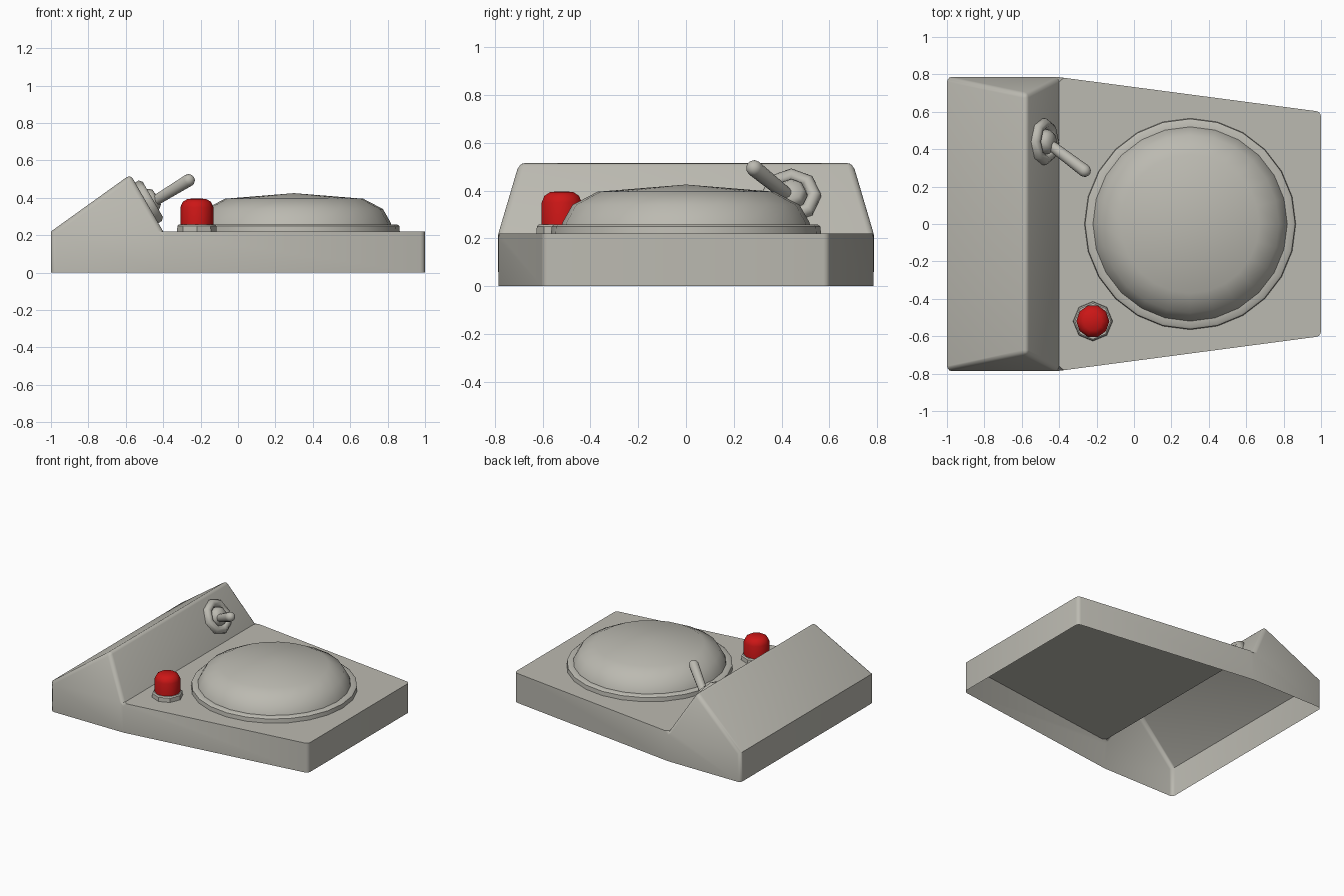
import bpy, bmesh, math
from mathutils import Vector

cube = bpy.data.objects.get("Cube")
if cube:
    bpy.data.objects.remove(cube, do_unlink=True)


def material(name, rgb):
    m = bpy.data.materials.new(name)
    m.use_nodes = True
    m.diffuse_color = (*rgb, 1)
    m.node_tree.nodes["Principled BSDF"].inputs["Base Color"].default_value = (*rgb, 1)
    return m


GREY = material("warm grey", (0.50, 0.49, 0.44))
RED = material("button red", (0.60, 0.008, 0.008))


def finish(name, bm, mat, angle):
    mesh = bpy.data.meshes.new(name)
    bm.normal_update()
    bm.to_mesh(mesh)
    bm.free()
    mesh.materials.append(mat)
    ob = bpy.data.objects.new(name, mesh)
    bpy.context.collection.objects.link(ob)
    bpy.ops.object.select_all(action='DESELECT')
    ob.select_set(True)
    bpy.context.view_layer.objects.active = ob
    bpy.ops.object.shade_smooth_by_angle(angle=math.radians(angle))
    return ob


def lathe(name, profile, sides, mat, place=(0, 0, 0), axis=(0, 0, 1), angle=40):
    """Revolve (radius, height) points about an axis through place."""
    bm = bmesh.new()
    verts = [bm.verts.new((r, 0, z)) for r, z in profile]
    edges = [bm.edges.new(pair) for pair in zip(verts, verts[1:])]
    bmesh.ops.spin(bm, geom=verts + edges, cent=(0, 0, 0), axis=(0, 0, 1),
                   angle=math.tau, steps=sides)
    bmesh.ops.remove_doubles(bm, verts=bm.verts, dist=0.0005)
    bmesh.ops.recalc_face_normals(bm, faces=bm.faces)
    ob = finish(name, bm, mat, angle)
    ob.rotation_mode = 'QUATERNION'
    ob.rotation_quaternion = Vector(axis).to_track_quat('Z', 'Y')
    ob.location = place
    return ob


# Housing: open-bottomed shell with a tapered deck and a wedge ridge
DECK = 0.22
bm = bmesh.new()
half = [(-1, -0.785), (-0.4, -0.785), (1, -0.6)]
outline = half + [(x, -y) for x, y in reversed(half)]
low = [bm.verts.new((x, y, 0)) for x, y in outline]
top = [bm.verts.new((x, y, DECK)) for x, y in outline]
for i in range(6):
    j = (i + 1) % 6
    bm.faces.new((low[i], low[j], top[j], top[i]))
a, b, c, c2, b2, a2 = top
t, t2 = [bm.verts.new((-0.575, y, 0.525)) for y in (-0.695, 0.695)]
for loop in ((b, c, c2, b2), (b, b2, t2, t), (a2, a, t, t2), (a, b, t), (b2, a2, t2)):
    bm.faces.new(loop)
soft = [(t, t2), (a, t), (b, t), (a2, t2), (b2, t2)]
soft += [(low[i], top[i]) for i in (0, 2, 3, 5)]
bmesh.ops.bevel(bm, geom=[bm.edges.get(p) for p in soft], offset=0.025,
                segments=3, profile=0.5, affect='EDGES', clamp_overlap=True)
for e in bm.edges:
    p, q = (v.co for v in e.verts)
    if all(abs(v.z - DECK) < 0.005 and abs(v.y) > 0.7 for v in (p, q)):
        e.smooth = False
finish("housing", bm, GREY, 58)

# Speaker dome and its surrounding rim
lathe("dome_rim", [(0.565, DECK), (0.562, 0.25), (0.552, 0.257), (0.51, 0.257)],
      24, GREY, (0.3, 0, 0))
lathe("dome", [(0.522, 0.25), (0.515, 0.27), (0.475, 0.34), (0.37, 0.395), (0, 0.425)],
      24, GREY, (0.3, 0, 0), angle=50)

# Push button in an octagonal collar
spot = (-0.22, -0.52, 0)
lathe("button_collar", [(0.106, DECK), (0.104, 0.25), (0.096, 0.258), (0.07, 0.258)],
      8, GREY, spot, angle=35)
lathe("button", [(0.088, 0.25), (0.088, 0.35), (0.076, 0.378), (0.05, 0.394), (0, 0.397)],
      10, RED, spot, angle=60)

# Toggle switch standing on the inner slope of the ridge
normal = (0.867, 0, 0.497)
seat = (-0.485, 0.44, 0.375)
lathe("switch_washer", [(0.125, -0.01), (0.125, 0.018), (0.108, 0.034),
                        (0.085, 0.034), (0.07, 0.018), (0.07, 0)],
      8, GREY, seat, normal, 60)
lathe("switch_collar", [(0.07, 0), (0.062, 0.04), (0.045, 0.058), (0, 0.062)],
      8, GREY, seat, normal, 60)

# Lever: a slightly tapered rod with a rounded tip
start, end = Vector((-0.45, 0.425, 0.38)), Vector((-0.24, 0.267, 0.508))
length = (end - start).length
lever = [(0, 0), (0.028, 0)]
for k in range(5):
    s = k * math.pi / 8
    lever.append((0.034 * math.cos(s), length - 0.034 + 0.034 * math.sin(s)))
lathe("switch_lever", lever, 12, GREY, start, end - start, 60)
